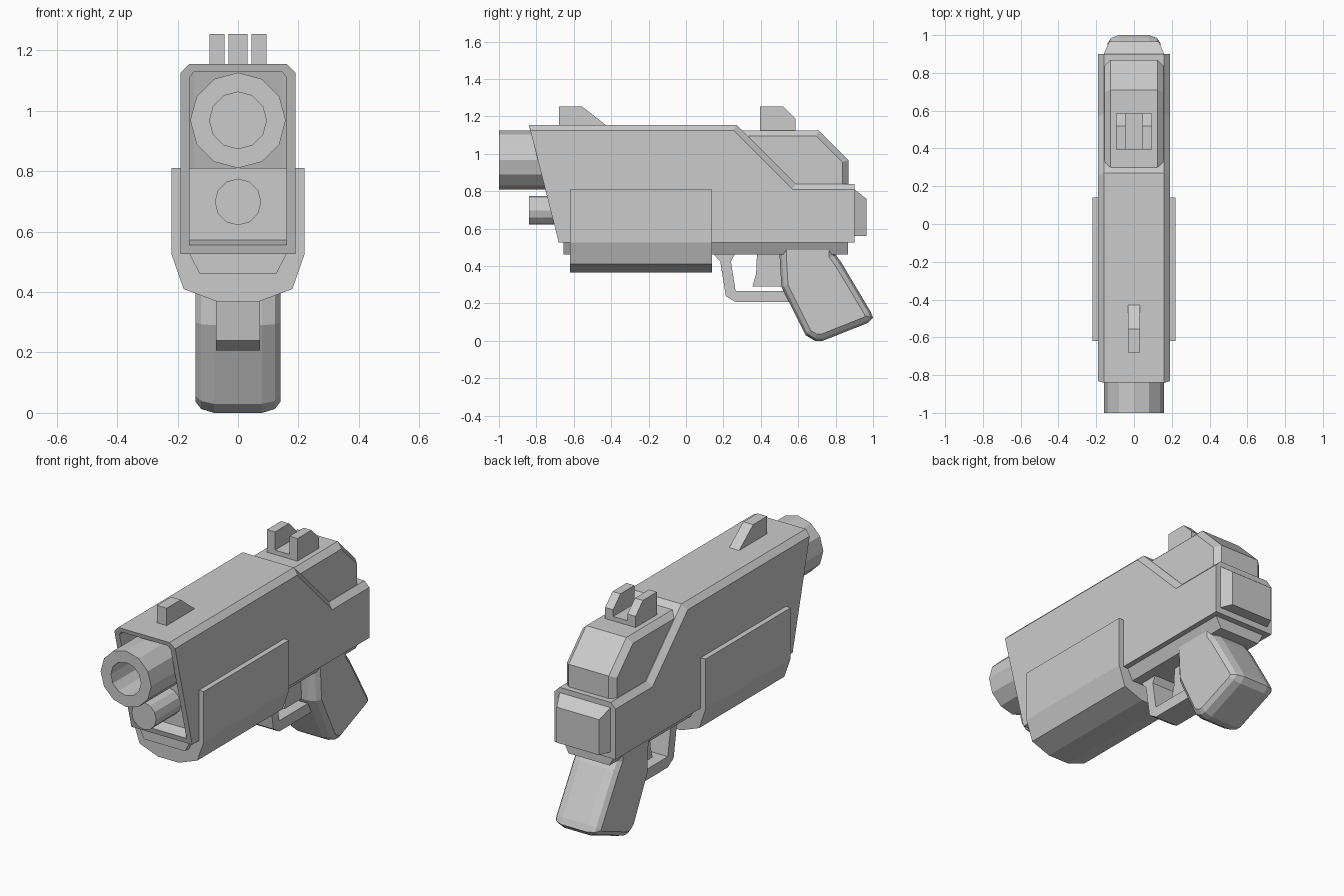
import bpy, bmesh, math
from mathutils import Vector

if "Cube" in bpy.data.objects:
    bpy.data.objects.remove(bpy.data.objects["Cube"])


def loft(name, rings):
    """Skin a list of equal-length point rings and cap both ends."""
    bm = bmesh.new()
    loops = [[bm.verts.new(p) for p in ring] for ring in rings]
    n = len(rings[0])
    for a, b in zip(loops, loops[1:]):
        for i in range(n):
            j = (i + 1) % n
            bm.faces.new((a[i], a[j], b[j], b[i]))
    bm.faces.new(loops[0])
    bm.faces.new(loops[-1])
    bmesh.ops.recalc_face_normals(bm, faces=bm.faces)
    mesh = bpy.data.meshes.new(name)
    bm.to_mesh(mesh)
    bm.free()
    obj = bpy.data.objects.new(name, mesh)
    bpy.context.collection.objects.link(obj)
    return obj


def slab(name, layers, cx=0):
    """Side (y, z) profiles stacked outwards in x and mirrored about cx."""
    stack = [(-x, p) for x, p in reversed(layers)] + list(layers)
    return loft(name, [[(cx + x, y, z) for y, z in p] for x, p in stack])


def inset(profile, d):
    """Mitred inward offset of a closed profile."""
    pts = [Vector(p) for p in profile]
    n = len(pts)
    area = sum(pts[i - 1].x * pts[i].y - pts[i].x * pts[i - 1].y for i in range(n))
    s = 1 if area > 0 else -1
    out = []
    for i in range(n):
        e1 = (pts[i] - pts[i - 1]).normalized()
        e2 = (pts[(i + 1) % n] - pts[i]).normalized()
        n1, n2 = Vector((-e1.y, e1.x)) * s, Vector((-e2.y, e2.x)) * s
        out.append(pts[i] + (n1 + n2) * d / (1 + n1.dot(n2)))
    return out


def along_y(name, half, ys):
    """Extrude a symmetric front (x, z) half outline along y."""
    outline = half + [(-x, z) for x, z in reversed(half)]
    return loft(name, [[(x, y, z) for x, z in outline] for y in ys])


def ring(r, y, z, n=12):
    return [(r * math.sin(2 * math.pi * i / n), y, z + r * math.cos(2 * math.pi * i / n))
            for i in range(n)]


# Main slide with chamfered top edges
top = [(-0.84, 1.155), (0.27, 1.155), (0.585, 0.84), (0.9, 0.84), (0.9, 0.525), (-0.68, 0.525)]
side = [(-0.832, 1.125), (0.255, 1.125), (0.57, 0.81), (0.9, 0.81), (0.9, 0.525), (-0.68, 0.525)]
slide = slab("slide", [(0.16, top), (0.19, side)])

# Recess in the slanted front of the slide
def recess(z):
    return [(-1.0, 0.48), (-0.3, 0.65), (-0.42, z), (-1.0, z)]

cutter = slab("recess_cutter", [(0.145, recess(1.13)), (0.16, recess(1.11))])
cutter.hide_render = True
cutter.hide_viewport = True
cut = slide.modifiers.new("recess", "BOOLEAN")
cut.operation = "DIFFERENCE"
cut.solver = "EXACT"
cut.object = cutter

# Barrel with blind bore, and the rod below it
loft("barrel", [ring(0.158, -0.3, 0.968), ring(0.158, -1.0, 0.968),
                ring(0.094, -1.0, 0.968), ring(0.094, -0.7, 0.968)])
loft("guide_rod", [ring(0.077, -0.3, 0.698), ring(0.077, -0.84, 0.698)])

# Wide lower fore-end and the rail under the slide
along_y("fore_end", [(0.22, 0.81), (0.22, 0.525), (0.18, 0.41), (0.065, 0.367)], (-0.62, 0.14))
along_y("under_rail", [(0.16, 0.54), (0.16, 0.525), (0.128, 0.462)], (-0.655, 0.865))

# Rear upper block
block = [(0.3, 0.7), (0.3, 1.125), (0.71, 1.125), (0.868, 0.967), (0.868, 0.7)]
slab("rear_block", [(0.125, block), (0.157, inset(block, 0.03))])

# Tapered rear cap
loft("rear_cap", [[(-w, y, z), (w, y, z), (w, y, 0.56), (-w, y, 0.56)]
                  for w, y, z in ((0.16, 0.88, 0.81), (0.16, 0.9, 0.81), (0.132, 0.965, 0.76))])

# Grip with chamfered edges
grip = [(0.5, 0.56), (0.5, 0.46), (0.51, 0.29), (0.64, 0.03), (0.69, 0.0), (0.73, 0.0),
        (0.97, 0.095), (1.0, 0.125), (0.985, 0.16), (0.83, 0.42), (0.8, 0.46), (0.8, 0.56)]
slab("grip", [(0.08, grip), (0.122, inset(grip, 0.013)), (0.14, inset(grip, 0.036))])

# Trigger guard and trigger
guard = [(0.14, 0.47), (0.183, 0.425), (0.213, 0.24), (0.265, 0.207), (0.58, 0.207),
         (0.55, 0.268), (0.265, 0.268), (0.24, 0.425), (0.265, 0.47)]
slab("trigger_guard", [(0.072, guard)])
slab("trigger", [(0.04, [(0.38, 0.48), (0.375, 0.36), (0.355, 0.29), (0.53, 0.29), (0.53, 0.48)])])

# Sights
slab("front_sight", [(0.031, [(-0.68, 1.14), (-0.68, 1.253), (-0.555, 1.253), (-0.43, 1.155), (-0.43, 1.14)])])
post = [(0.395, 1.11), (0.395, 1.253), (0.52, 1.253), (0.585, 1.188), (0.585, 1.11)]
for label, cx in (("left", -0.07), ("right", 0.07)):
    slab("rear_sight_" + label, [(0.025, post)], cx)
slab("rear_sight_base", [(0.046, [(0.395, 1.11), (0.395, 1.15), (0.585, 1.15), (0.585, 1.11)])])
